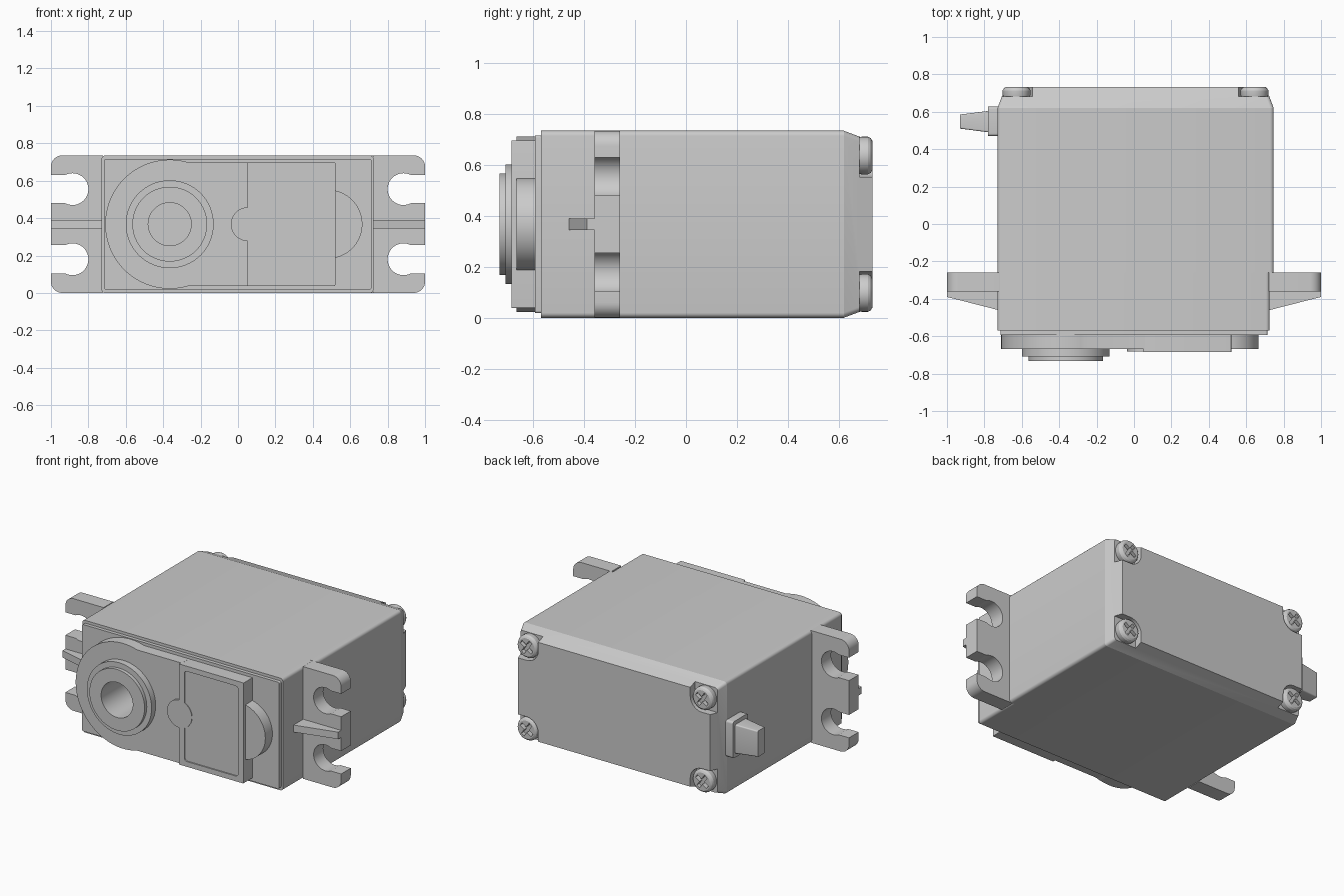
import bpy, bmesh, math

if "Cube" in bpy.data.objects:
    bpy.data.objects.remove(bpy.data.objects["Cube"])

H = 0.735          # body height
C = H / 2          # middle height
SX, SZ = -0.365, C # output shaft centre


def arc(cx, cz, r, a0, a1, n):
    return [(cx + r * math.cos(math.radians(a0 + (a1 - a0) * i / n)),
             cz + r * math.sin(math.radians(a0 + (a1 - a0) * i / n))) for i in range(n + 1)]


def circle(cx, cz, r, n=64):
    return arc(cx, cz, r, 0, 360, n)[:-1]


def rect(x0, x1, z0, z1, r=0.02, n=5):
    pts = []
    for cx, cz, a in ((x1 - r, z1 - r, 0), (x0 + r, z1 - r, 90),
                      (x0 + r, z0 + r, 180), (x1 - r, z0 + r, 270)):
        pts += arc(cx, cz, r, a, a + 90, n)
    return pts


def loft(name, rings, axis='Y'):
    """Skin a list of (2D outline, position along axis) and cap both ends."""
    place = {'X': lambda u, v, d: (d, u, v),
             'Y': lambda u, v, d: (u, d, v),
             'Z': lambda u, v, d: (u, v, d)}[axis]
    bm = bmesh.new()
    loops = [[bm.verts.new(place(u, v, d)) for u, v in pts] for pts, d in rings]
    n = len(loops[0])
    for a, b in zip(loops, loops[1:]):
        for i in range(n):
            j = (i + 1) % n
            bm.faces.new((a[i], a[j], b[j], b[i]))
    bm.faces.new(loops[0][::-1])
    bm.faces.new(loops[-1])
    bmesh.ops.recalc_face_normals(bm, faces=bm.faces)
    me = bpy.data.meshes.new(name)
    bm.to_mesh(me)
    bm.free()
    ob = bpy.data.objects.new(name, me)
    bpy.context.collection.objects.link(ob)
    return ob


def prism(name, pts, d0, d1, axis='Y'):
    return loft(name, [(pts, d0), (pts, d1)], axis)


def cut(ob, cutter):
    cutter.hide_render = True
    cutter.hide_viewport = False
    cutter.display_type = 'WIRE'
    m = ob.modifiers.new("cut", 'BOOLEAN')
    m.operation = 'DIFFERENCE'
    m.solver = 'EXACT'
    m.object = cutter
    bpy.context.view_layer.objects.active = ob
    bpy.ops.object.modifier_apply(modifier=m.name)


def mirror_x(ob):
    ob.modifiers.new("mirror", 'MIRROR').use_axis[0] = True


parts, cutters = [], []

# case: front section, middle section, chamfered back cover
front_case = prism("front_case", rect(-0.73, 0.725, 0, H), -0.57, -0.26)
middle_case = prism("middle_case", rect(-0.73, 0.747, 0, H), -0.26, 0.48)
full = rect(-0.73, 0.747, 0, H)
back_cover = loft("back_cover", [(full, 0.48), (full, 0.62),
                                 (rect(-0.688, 0.705, 0.042, H - 0.042), 0.732)])
front_slab = prism("front_slab", rect(-0.715, 0.713, 0.018, H - 0.018, 0.01), -0.57, -0.593)

# gear cover: round end running into a straight plate
gear_cover = prism("gear_cover", arc(SX, SZ, 0.345, 73, 287, 60)
                   + [(0.06, 0.0375), (0.06, H - 0.0375)], -0.593, -0.667)

# stepped shaft boss
big, small = circle(SX, SZ, 0.235), circle(SX, SZ, 0.2)
shaft_boss = loft("shaft_boss", [(big, -0.66), (big, -0.709), (small, -0.709), (small, -0.732)])

# shaft bore through the boss, cover and front of the case
bore = prism("bore_cutter", circle(SX, SZ, 0.115), -0.8, -0.45)
cutters.append(bore)
for ob in (shaft_boss, gear_cover, front_slab, front_case):
    cut(ob, bore)

# raised motor cover with recessed panel, side dome and small tab
outer = rect(0.05, 0.52, 0.038, H - 0.038, 0.004)
panel = rect(0.09, 0.48, 0.072, H - 0.072, 0.02)
motor_cover = loft("motor_cover", [(outer, -0.593), (outer, -0.685), (panel, -0.685), (panel, -0.677)])
motor_dome = prism("motor_dome", circle(0.481, C, 0.184), -0.593, -0.667)
cover_tab = prism("cover_tab", circle(0.052, C, 0.09), -0.66, -0.681)

# mounting ears with two open keyhole slots
upper = ([(1, C + 0.1125)] + arc(0.885, C + 0.1875, 0.085, 298, 62, 32)
         + [(1, C + 0.2625)] + arc(0.94, H - 0.06, 0.06, 0, 90, 8) + [(0.722, H)])
lower = [(x, H - z) for x, z in reversed(upper)]
mounting_ears = prism("mounting_ears", lower + upper, -0.36, -0.26)
mirror_x(mounting_ears)

# wedge ribs on the ears
ear_ribs = prism("ear_ribs", [(0.71, -0.355), (1, -0.355), (1, -0.39), (0.71, -0.464)],
                 C - 0.023, C + 0.023, 'Z')
mirror_x(ear_ribs)

# cable grommet and tapered strain relief
grommet = prism("cable_grommet", rect(0.47, 0.628, C - 0.12, C + 0.12, 0.015), -0.72, -0.78, 'X')
relief = loft("cable_strain_relief", [(rect(0.49, 0.605, C - 0.095, C + 0.095, 0.008), -0.775),
                                      (rect(0.51, 0.585, C - 0.085, C + 0.085, 0.008), -0.93)], 'X')

parts += [front_case, middle_case, back_cover, front_slab, gear_cover, shaft_boss, motor_cover,
          motor_dome, cover_tab, mounting_ears, ear_ribs, grommet, relief]

# corner screws sitting in open pockets
w, l = 0.012, 0.048
plus = [(w, w), (w, l), (-w, l), (-w, w), (-l, w), (-l, -w),
        (-w, -w), (-w, -l), (w, -l), (w, -w), (l, -w), (l, w)]
t = math.radians(35)
for sx in (-1, 1):
    for sz in (-1, 1):
        cx, cz = 0.008 + 0.636 * sx, C + 0.27 * sz
        pocket = [(cx + sx * u, cz + sz * v) for u, v in
                  arc(0, 0, 0.085, 180, 270, 12) + [(0.2, -0.085), (0.2, 0.2), (-0.085, 0.2)]]
        pocket_cutter = prism("pocket_cutter", pocket, 0.682, 0.8)
        cut(back_cover, pocket_cutter)
        screw = loft("corner_screw", [(circle(cx, cz, r, 40), y) for r, y in
                                      ((0.07, 0.675), (0.074, 0.69), (0.074, 0.715),
                                       (0.068, 0.726), (0.058, 0.732))])
        cross = [(cx + u * math.cos(t) - v * math.sin(t), cz + u * math.sin(t) + v * math.cos(t))
                 for u, v in plus]
        cross_cutter = prism("cross_cutter", cross, 0.705, 0.8)
        cut(screw, cross_cutter)
        cutters += [pocket_cutter, cross_cutter]
        parts.append(screw)

# remove the used cutters, then smooth rounded surfaces only
for ob in cutters:
    bpy.data.objects.remove(ob)
for ob in parts:
    bpy.ops.object.select_all(action='DESELECT')
    ob.select_set(True)
    bpy.context.view_layer.objects.active = ob
    bpy.ops.object.shade_smooth_by_angle(angle=math.radians(20))
